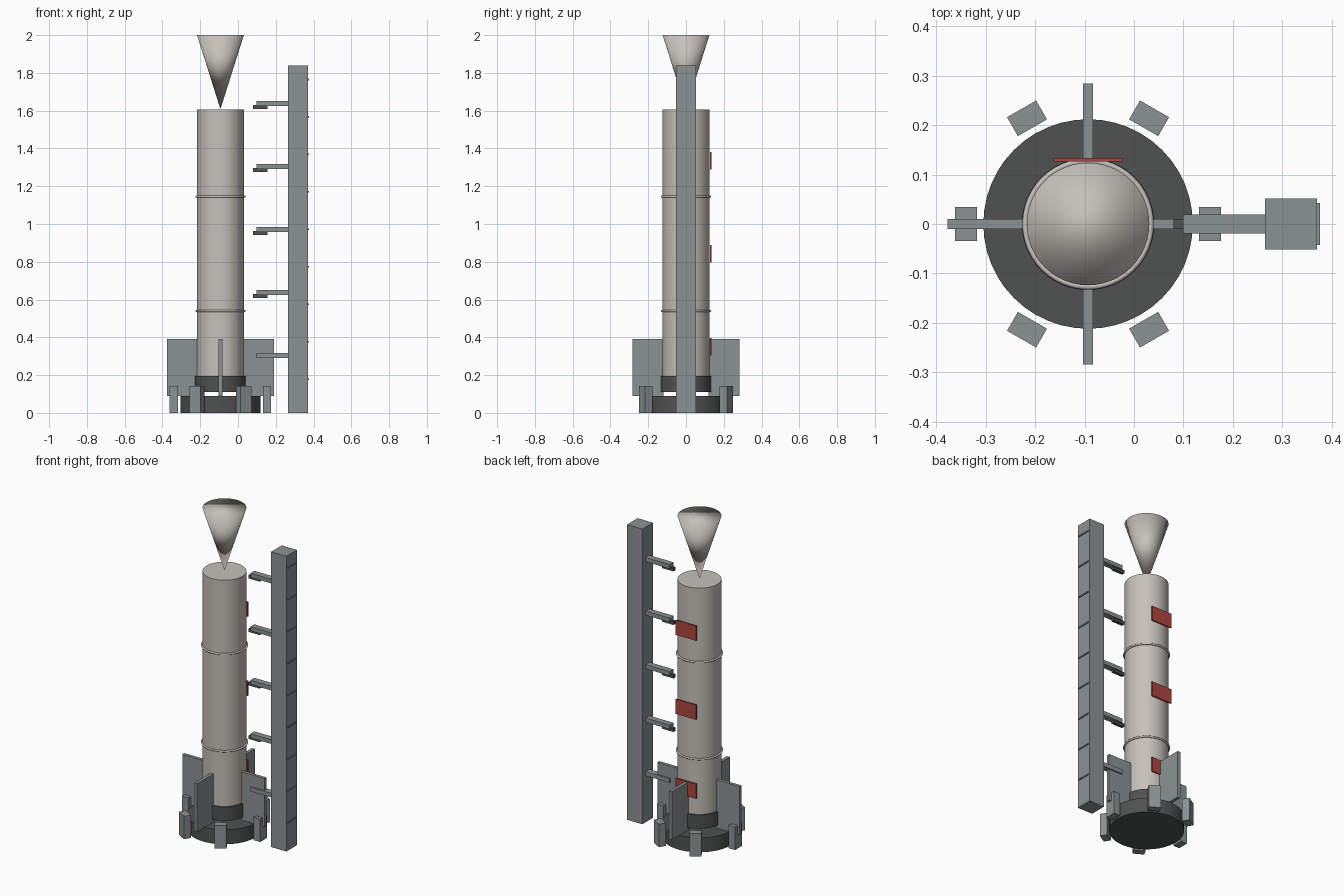
import bpy
from math import cos, sin, radians

if "Cube" in bpy.data.objects:
    bpy.data.objects.remove(bpy.data.objects["Cube"])

AX = -0.093  # rocket axis in x


def material(name, col):
    m = bpy.data.materials.new(name)
    m.diffuse_color = (*col, 1)
    m.use_nodes = True
    m.node_tree.nodes["Principled BSDF"].inputs["Base Color"].default_value = m.diffuse_color
    return m


HULL = material("hull_grey", (0.56, 0.53, 0.49))
DARK = material("dark_grey", (0.08, 0.085, 0.085))
STEEL = material("steel_grey", (0.26, 0.29, 0.29))
RED = material("panel_red", (0.42, 0.06, 0.05))


def finish(name, mat):
    ob = bpy.context.object
    ob.name = name
    ob.data.materials.append(mat)
    return ob


def box(name, lo, hi, mat):
    centre = [(a + b) / 2 for a, b in zip(lo, hi)]
    bpy.ops.mesh.primitive_cube_add(size=1, location=centre)
    ob = finish(name, mat)
    ob.scale = [b - a for a, b in zip(lo, hi)]
    bpy.ops.object.transform_apply(location=False, rotation=False, scale=True)
    return ob


def radial_box(name, r0, r1, width, z0, z1, angle, mat):
    """Box spanning radii r0..r1, turned around the rocket axis."""
    ob = box(name, (r0, -width / 2, z0), (r1, width / 2, z1), mat)
    a, r = radians(angle), (r0 + r1) / 2
    ob.location = (AX + r * cos(a), r * sin(a), (z0 + z1) / 2)
    ob.rotation_euler.z = a
    return ob


def cylinder(name, r, z0, z1, mat, sides=48):
    bpy.ops.mesh.primitive_cylinder_add(vertices=sides, radius=r, depth=z1 - z0,
                                        location=(AX, 0, (z0 + z1) / 2))
    finish(name, mat)
    bpy.ops.object.shade_smooth_by_angle(angle=radians(30))


# Rocket body, engine skirt and launch pad disc
cylinder("rocket_body", 0.124, 0.19, 1.605, HULL)
cylinder("engine_skirt", 0.134, 0.11, 0.195, DARK)
cylinder("launch_pad", 0.212, 0.0, 0.09, DARK)

# Stage rings
for i, z in enumerate((0.54, 1.145)):
    bpy.ops.mesh.primitive_torus_add(major_segments=48, minor_segments=8,
                                     major_radius=0.127, minor_radius=0.006,
                                     location=(AX, 0, z))
    finish(f"stage_ring_{i}", HULL)
    bpy.ops.object.shade_smooth()

# Inverted nose cone, point down on the body, smooth over the rim
bpy.ops.mesh.primitive_cone_add(vertices=48, radius1=0, radius2=0.124, depth=0.392,
                                location=(AX, 0, 1.804))
finish("nose_cone", HULL)
bpy.ops.object.shade_smooth()

# Fins
for i in range(4):
    radial_box(f"fin_{i}", 0.12, 0.284, 0.02, 0.09, 0.39, 90 * i, STEEL)

# Hold-down blocks around the pad
for i in range(6):
    radial_box(f"hold_down_block_{i}", 0.225, 0.269, 0.068, 0, 0.143, 60 * i, STEEL)

# Service tower with rungs on its outer side
box("service_tower", (0.265, -0.052, 0), (0.37, 0.052, 1.84), STEEL)
for i in range(9):
    z = 0.177 + 0.1985 * i
    box(f"tower_rung_{i}", (0.365, -0.043, z - 0.004), (0.376, 0.043, z + 0.004), STEEL)

# Service arms with clamps beneath their tips
for i in range(5):
    z = 0.303 + 0.3335 * i
    box(f"service_arm_{i}", (0.099, -0.019, z - 0.013), (0.27, 0.019, z + 0.013), STEEL)
    box(f"arm_clamp_{i}", (0.08, -0.0098, z - 0.028), (0.157, 0.0098, z - 0.007), DARK)

# Red panels on the back of the body
for i in range(3):
    z = 0.35 + 0.4925 * i
    box(f"red_panel_{i}", (AX - 0.07, 0.126, z - 0.046), (AX + 0.07, 0.134, z + 0.046), RED)
